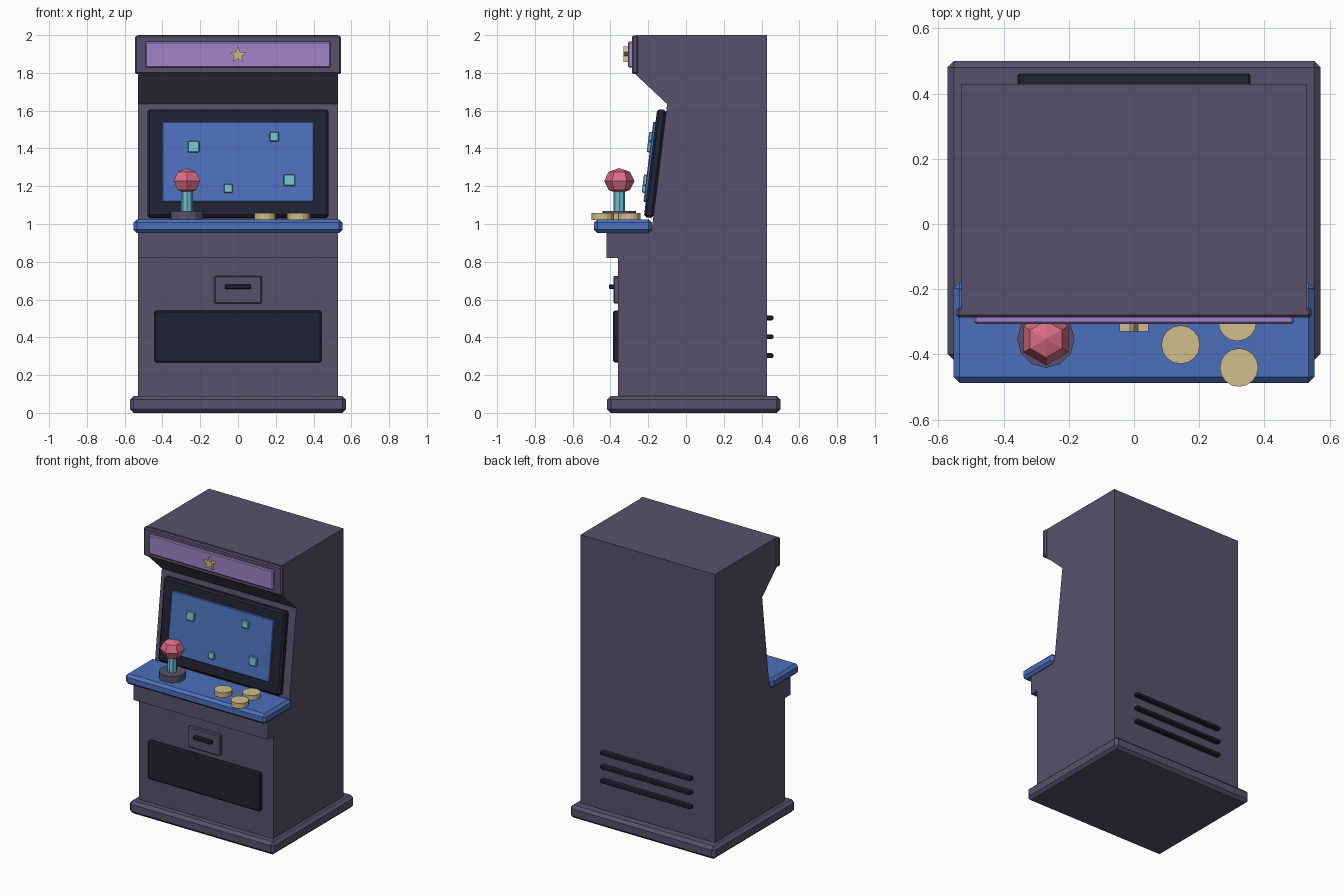
import bpy, bmesh, math
from mathutils import Matrix, Vector

cube = bpy.data.objects.get("Cube")
if cube:
    bpy.data.objects.remove(cube)


def material(name, rgb):
    linear = [((c / 255 + 0.055) / 1.055) ** 2.4 for c in rgb]
    m = bpy.data.materials.new(name)
    m.use_nodes = True
    m.diffuse_color = (*linear, 1)
    m.node_tree.nodes["Principled BSDF"].inputs["Base Color"].default_value = (*linear, 1)
    return m


BODY = material("dusky purple", (88, 81, 108))
DARK = material("near black", (34, 35, 52))
BLUE = material("blue", (76, 112, 188))
LILAC = material("lilac", (160, 132, 200))
SAND = material("sand", (208, 189, 140))
TEAL = material("teal", (114, 192, 206))
PINK = material("pink", (218, 108, 134))


def finish(bm, name, mat, bevel=0):
    bmesh.ops.recalc_face_normals(bm, faces=bm.faces)
    mesh = bpy.data.meshes.new(name)
    bm.to_mesh(mesh)
    bm.free()
    mesh.materials.append(mat)
    ob = bpy.data.objects.new(name, mesh)
    bpy.context.collection.objects.link(ob)
    if bevel:
        mod = ob.modifiers.new("Bevel", 'BEVEL')
        mod.width = bevel
        mod.segments = 1
    return ob


def box(name, mat, x, y, z, bevel=0):
    """Box from (min, max) ranges on each axis."""
    bm = bmesh.new()
    bmesh.ops.create_cube(bm, size=1)
    for v in bm.verts:
        v.co = [(a + b) / 2 + c * (b - a) for (a, b), c in zip((x, y, z), v.co)]
    return finish(bm, name, mat, bevel)


def prism(name, mat, points, offset):
    """Extrude a flat outline by an offset vector."""
    bm = bmesh.new()
    face = bm.faces.new([bm.verts.new(p) for p in points])
    new = bmesh.ops.extrude_face_region(bm, geom=[face])["geom"]
    bmesh.ops.translate(bm, vec=offset,
                        verts=[g for g in new if isinstance(g, bmesh.types.BMVert)])
    return finish(bm, name, mat)


def cylinder(name, mat, x, y, z, radius, sides):
    bm = bmesh.new()
    bmesh.ops.create_cone(bm, cap_ends=True, segments=sides, radius1=radius, radius2=radius,
                          depth=z[1] - z[0], matrix=Matrix.Translation((x, y, sum(z) / 2)))
    return finish(bm, name, mat)


# Cabinet body from its side outline, plus the plinth and shelf support
W = 0.53
outline = [(0.43, 0.05), (0.43, 2), (-0.265, 2), (-0.265, 1.79), (-0.1, 1.635),
           (-0.18, 0.98), (-0.36, 0.98), (-0.36, 0.05)]
prism("cabinet_body", BODY, [(-W, y, z) for y, z in outline], (2 * W, 0, 0))
box("plinth", BODY, (-0.572, 0.572), (-0.418, 0.5), (0, 0.09), 0.02)
box("shelf_support", BODY, (-W, W), (-0.42, -0.2), (0.82, 0.97))

# Lit sign with a star
box("sign_frame", BODY, (-0.545, 0.545), (-0.287, -0.255), (1.793, 1.997), 0.008)
box("sign_panel", LILAC, (-0.49, 0.49), (-0.307, -0.27), (1.828, 1.965), 0.006)
star = []
for i in range(10):
    r = 0.02 if i % 2 else 0.046
    a = math.radians(90 + 36 * i)
    star.append((r * math.cos(a), -0.305, 1.895 + r * math.sin(a)))
prism("sign_star", SAND, star, (0, -0.025, 0))

# Tilted screen: parts are built upright around the origin, then leaned back
lean = Matrix.Translation((0, -0.163, 1.32)) @ Matrix.Rotation(math.radians(-7), 4, 'X')
screen_parts = [
    box("screen_bezel", DARK, (-0.48, 0.48), (-0.025, 0.025), (-0.288, 0.288), 0.012),
    box("screen_glass", BLUE, (-0.402, 0.402), (-0.037, 0), (-0.208, 0.218), 0.004)]
for i, (x, z, s) in enumerate([(-0.235, 0.085, 0.03), (0.192, 0.138, 0.025),
                               (-0.052, -0.138, 0.023), (0.272, -0.094, 0.03)]):
    screen_parts.append(box(f"screen_pixel_{i + 1}", TEAL, (x - s, x + s),
                            (-0.052, -0.03), (z - s, z + s), 0.004))
for ob in screen_parts:
    ob.matrix_world = lean

# Control shelf with joystick and buttons
box("control_shelf", BLUE, (-0.553, 0.553), (-0.487, -0.18), (0.952, 1.025), 0.018)
JX, JY = -0.27, -0.353
cylinder("joystick_base", BODY, JX, JY, (1.02, 1.07), 0.088, 12)
cylinder("joystick_shaft", TEAL, JX, JY, (1.06, 1.2), 0.031, 8)
bm = bmesh.new()
bmesh.ops.create_uvsphere(bm, u_segments=6, v_segments=4, radius=0.08,
                          matrix=Matrix.Translation((JX, JY, 1.228)) @ Matrix.Diagonal((1, 1, 0.85, 1)))
finish(bm, "joystick_knob", PINK)
for i, (x, y) in enumerate([(0.143, -0.37), (0.317, -0.3), (0.322, -0.44)]):
    cylinder(f"button_{i + 1}", SAND, x, y, (1.02, 1.058), 0.059, 16)

# Coin door and lower front panel
box("coin_door", BODY, (-0.126, 0.126), (-0.384, -0.35), (0.579, 0.726), 0.006)
box("coin_slot", DARK, (-0.07, 0.07), (-0.408, -0.37), (0.656, 0.679), 0.004)
box("lower_panel", DARK, (-0.443, 0.443), (-0.386, -0.35), (0.268, 0.541), 0.008)

# Rear vents
for i in range(3):
    z = 0.303 + 0.1 * i
    box(f"rear_vent_{i + 1}", DARK, (-0.357, 0.357), (0.42, 0.462), (z - 0.013, z + 0.013), 0.006)
